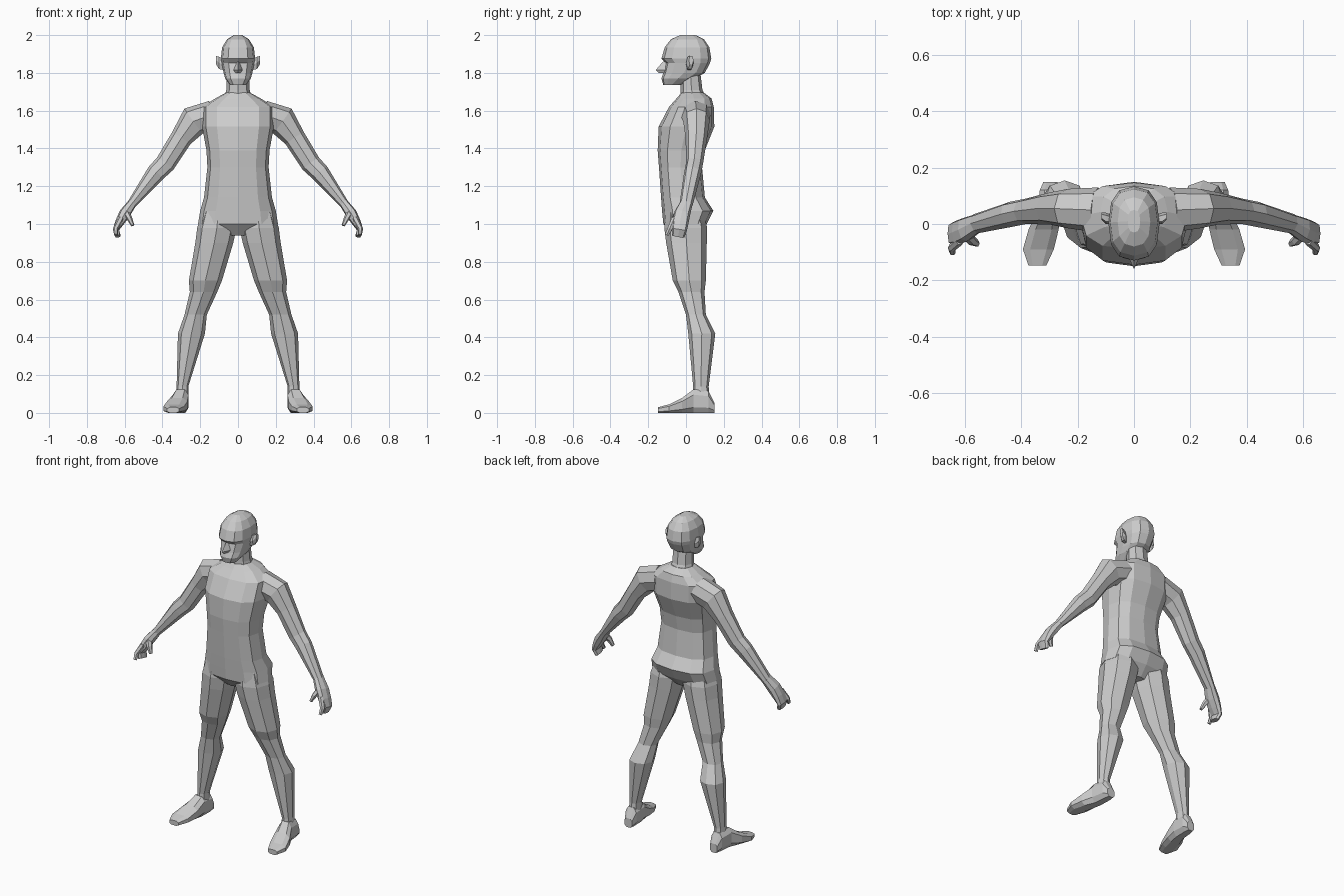
import bpy, bmesh
from math import sin, cos, pi
from mathutils import Vector

X, Y, Z = Vector((1, 0, 0)), Vector((0, 1, 0)), Vector((0, 0, 1))


def section(c, u, v, n, p, turn=0.0):
    """Superellipse cross-section spanned by half-axes u and v."""
    pts = []
    for i in range(n):
        a = 2 * pi * (i + turn) / n
        pts.append([(abs(f) ** (2 / p)) * (1 if f > 0 else -1) for f in (cos(a), sin(a))])
    mu = max(q[0] for q in pts)
    mv = max(q[1] for q in pts)
    return [c + u * (q[0] / mu) + v * (q[1] / mv) for q in pts]


def skin(name, rings, mirror):
    """Join the rings with quads, cap the ends, mirror if asked."""
    bm = bmesh.new()
    vs = [[bm.verts.new(p) for p in r] for r in rings]
    n = len(vs[0])
    for a, b in zip(vs, vs[1:]):
        for i in range(n):
            j = (i + 1) % n
            bm.faces.new((a[i], a[j], b[j], b[i]))
    bm.faces.new(vs[0])
    bm.faces.new(vs[-1])
    bmesh.ops.recalc_face_normals(bm, faces=bm.faces[:])
    me = bpy.data.meshes.new(name)
    bm.to_mesh(me)
    bm.free()
    ob = bpy.data.objects.new(name, me)
    bpy.context.collection.objects.link(ob)
    if mirror:
        ob.modifiers.new("mirror", "MIRROR")
    return ob


def stack(name, axes, rows, n=8, p=2.3, turn=0.0, mirror=False):
    """Rows of (position along axis, a0, a1, b0, b1)."""
    t, a, b = axes
    rings = []
    for s, a0, a1, b0, b1 in rows:
        c = t * s + a * ((a0 + a1) / 2) + b * ((b0 + b1) / 2)
        rings.append(section(c, a * ((a1 - a0) / 2), b * ((b1 - b0) / 2), n, p, turn))
    return skin(name, rings, mirror)


def tube(name, rows, n=8, p=2.2):
    """Limb along a path: rows of (x, y, z, half thickness, half depth)."""
    cs = [Vector(r[:3]) for r in rows]
    rings = []
    for i, r in enumerate(rows):
        d = cs[min(i + 1, len(cs) - 1)] - cs[max(i - 1, 0)]
        u = Y.cross(d).normalized()
        v = d.cross(u).normalized()
        rings.append(section(cs[i], u * r[3], v * r[4], n, p))
    return skin(name, rings, True)


def centred(rows):
    return [(z, -w, w, y0, y1) for z, w, y0, y1 in rows]


# trunk
stack("torso", (Z, X, Y), centred([
    (1.695, .065, -.025, .095), (1.665, .12, -.05, .135), (1.62, .19, -.09, .147),
    (1.515, .19, -.145, .15), (1.39, .167, -.15, .10), (1.30, .162, -.143, .085),
    (1.14, .18, -.132, .10), (1.07, .20, -.127, .145), (1.0, .212, -.12, .11),
    (.94, .05, -.07, .06)]), n=12, p=2.6)
stack("neck", (Z, X, Y), centred([
    (1.66, .075, -.03, .11), (1.71, .062, -.028, .087), (1.81, .058, -.03, .075)]))

# head
stack("head", (Z, X, Y), centred([
    (2.0, .022, -.03, .05), (1.978, .058, -.08, .095), (1.935, .084, -.113, .124),
    (1.875, .091, -.13, .134), (1.853, .087, -.108, .127), (1.80, .076, -.12, .10),
    (1.77, .068, -.13, .045), (1.735, .042, -.12, -.03)]), n=12, p=2.5)
stack("nose", (Z, X, Y), centred([
    (1.86, .009, -.122, -.07), (1.815, .024, -.16, -.06), (1.80, .02, -.145, -.06)]), n=4)
stack("ears", (X, Y, Z), [
    (.075, 0, .03, 1.815, 1.875), (.10, 0, .04, 1.82, 1.885), (.116, .015, .04, 1.845, 1.89)],
    n=6, mirror=True)

# arms and hands
tube("arms", [
    (.13, .05, 1.58, .075, .08), (.235, .055, 1.545, .082, .07), (.30, .055, 1.455, .058, .057),
    (.385, .045, 1.32, .054, .045), (.435, .035, 1.27, .05, .045), (.567, 0, 1.10, .024, .035)])
tube("hands", [
    (.56, .002, 1.11, .024, .034), (.60, -.02, 1.055, .03, .043), (.626, -.03, 1.01, .024, .044),
    (.646, -.035, .97, .017, .04), (.635, -.042, .935, .014, .034)], p=2.8)
tube("index_fingers", [
    (.62, -.06, 1.03, .016, .014), (.648, -.085, .975, .014, .013), (.645, -.102, .942, .011, .01)], n=6)
tube("thumbs", [
    (.595, -.035, 1.065, .018, .02), (.575, -.06, 1.03, .015, .016), (.557, -.07, .992, .009, .01)], n=6)

# legs and feet
stack("legs", (Z, X, Y), [
    (1.08, .02, .185, -.105, .09), (.98, .008, .216, -.115, .112), (.90, .025, .226, -.105, .11),
    (.70, .085, .26, -.07, .105), (.64, .11, .255, -.04, .098), (.52, .165, .283, 0, .105),
    (.42, .175, .318, .012, .155), (.14, .263, .325, .038, .12), (.07, .262, .33, .035, .125)],
    mirror=True)
stack("feet", (Y, X, Z), [
    (.15, .272, .322, 0, .055), (.12, .262, .335, 0, .115), (.04, .262, .345, 0, .125),
    (-.02, .268, .375, 0, .08), (-.09, .285, .395, 0, .045), (-.148, .312, .375, 0, .03)],
    n=8, p=2.8, turn=.5, mirror=True)
